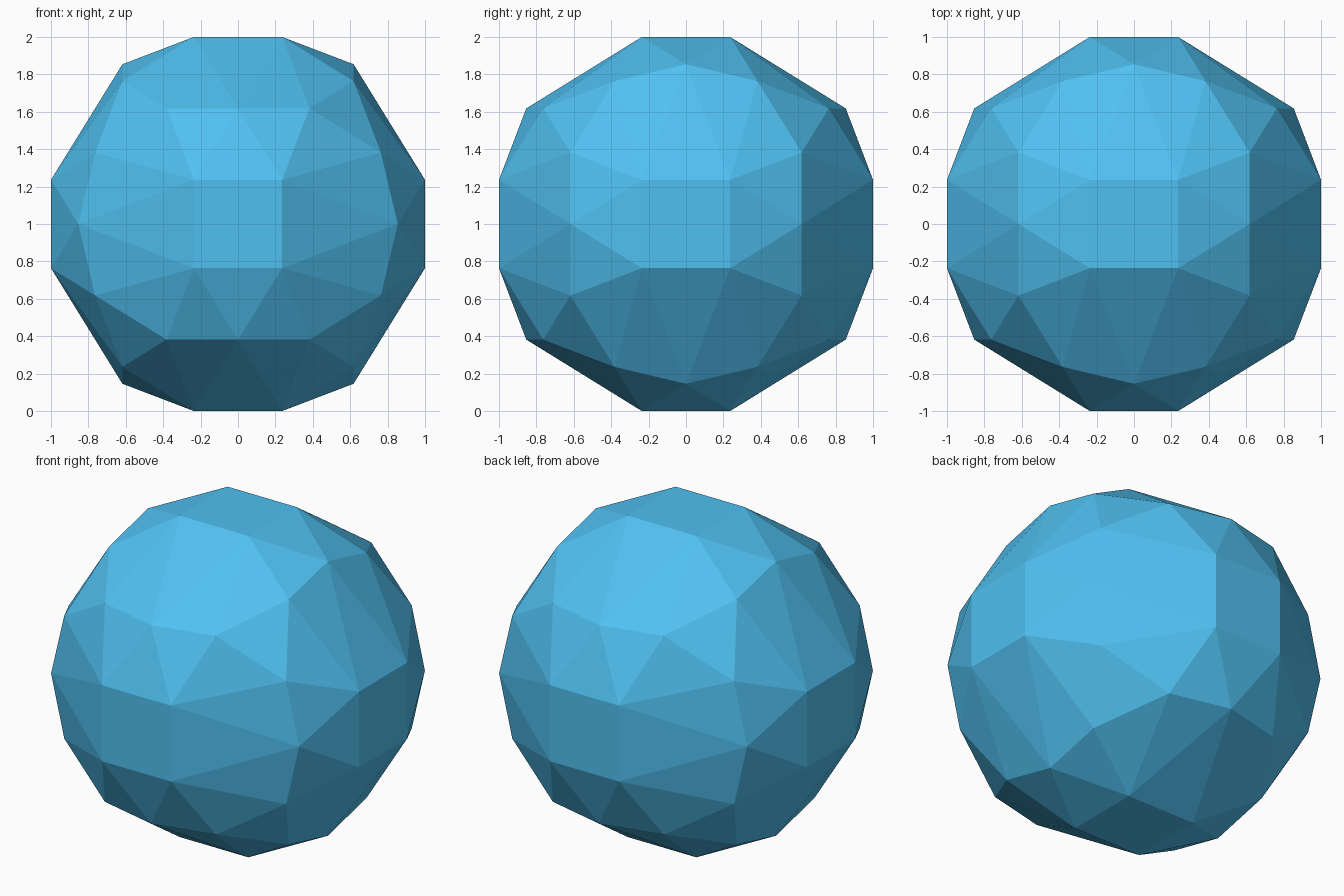
import bpy, bmesh, math
from itertools import product
from mathutils import Vector

if "Cube" in bpy.data.objects:
    bpy.data.objects.remove(bpy.data.objects["Cube"])

PHI = (1 + math.sqrt(5)) / 2
R = PHI ** 3  # scales the longest half-extent to 1

# Corner seeds of the rhombicosidodecahedron: all signs, cyclic permutations
seeds = [(1, 1, PHI ** 3), (PHI ** 2, PHI, 2 * PHI), (PHI ** 2, 0, 2 + PHI)]
corners = set()
for seed in seeds:
    for signs in product((-1, 1), repeat=3):
        p = [round(s * c / R, 6) + 0.0 for s, c in zip(signs, seed)]
        for k in range(3):
            corners.add(tuple(p[k:] + p[:k]))

# Wrap the corners in a hull, then merge coplanar triangles to flat facets
bm = bmesh.new()
for c in sorted(corners):
    bm.verts.new(Vector(c) + Vector((0, 0, 1)))
bmesh.ops.convex_hull(bm, input=bm.verts[:])
bmesh.ops.dissolve_limit(bm, angle_limit=math.radians(2),
                         verts=bm.verts[:], edges=bm.edges[:])
bmesh.ops.recalc_face_normals(bm, faces=bm.faces[:])

mesh = bpy.data.meshes.new("faceted_ball")
bm.to_mesh(mesh)
bm.free()
ball = bpy.data.objects.new("faceted_ball", mesh)
bpy.context.collection.objects.link(ball)

# Blue surface
blue = bpy.data.materials.new("blue")
blue.diffuse_color = (0.08, 0.53, 0.88, 1)
blue.use_nodes = True
blue.node_tree.nodes["Principled BSDF"].inputs["Base Color"].default_value = blue.diffuse_color
mesh.materials.append(blue)
